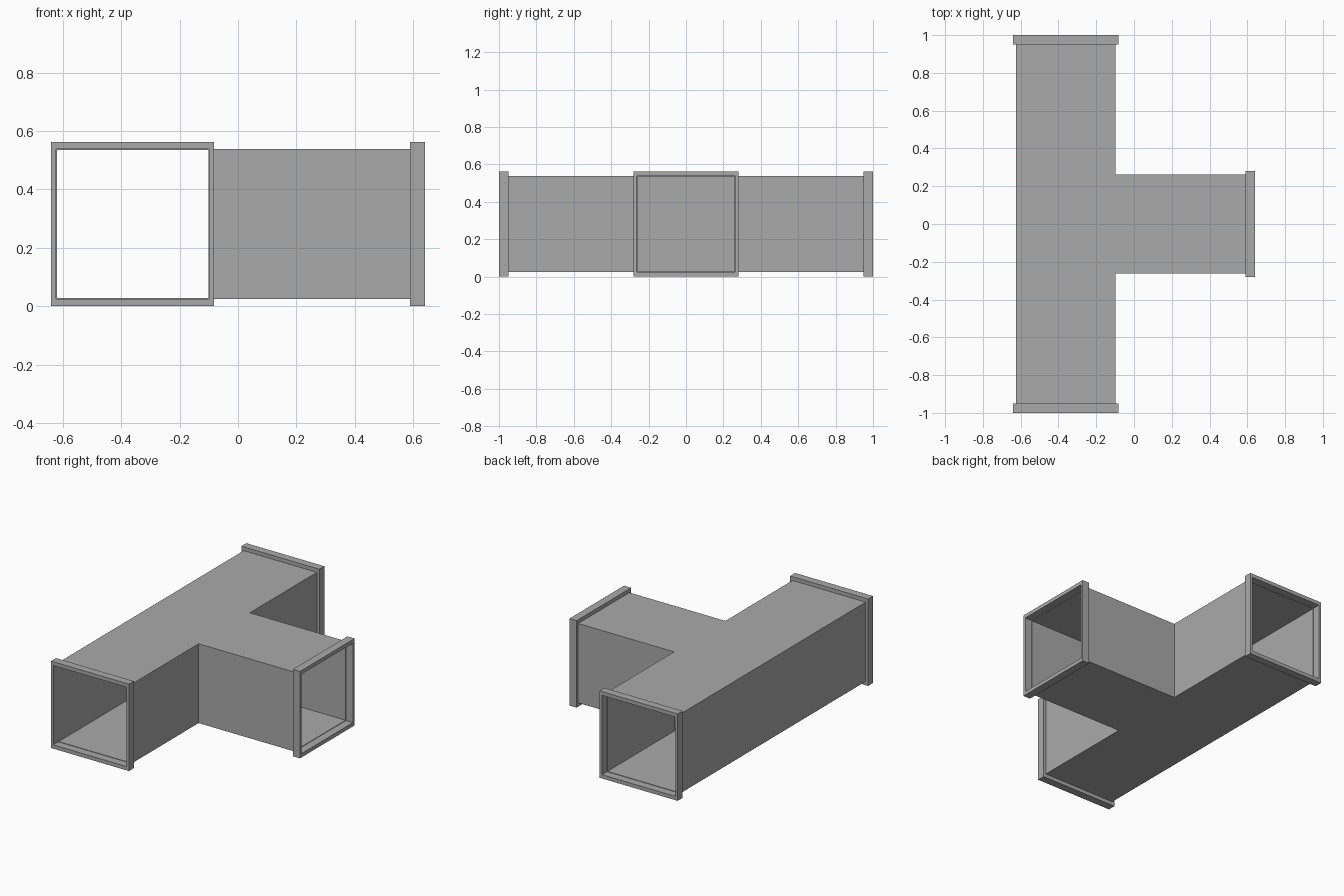
import bpy, bmesh
from mathutils import Matrix, Vector

cube = bpy.data.objects.get("Cube")
if cube:
    bpy.data.objects.remove(cube, do_unlink=True)

steel = bpy.data.materials.new("galvanised grey")
steel.use_nodes = True
steel.diffuse_color = (0.4, 0.4, 0.4, 1)
steel.node_tree.nodes["Principled BSDF"].inputs["Base Color"].default_value = (0.4, 0.4, 0.4, 1)

AXIS_X, MID_Z = -0.361, 0.2815      # centre line of the main run
HALF_W, HALF_H = 0.2625, 0.257      # duct half width and half height
RIM_W, RIM_H = 0.2795, 0.2815       # flange outer half sizes
DEPTH = 0.051


def add_object(name, bm):
    mesh = bpy.data.meshes.new(name)
    bm.normal_update()
    bm.to_mesh(mesh)
    bm.free()
    mesh.materials.append(steel)
    obj = bpy.data.objects.new(name, mesh)
    bpy.context.collection.objects.link(obj)
    return obj


# Tee-shaped duct body: plan outline extruded, then its three mouths opened
left, right = AXIS_X - HALF_W, AXIS_X + HALF_W
end_y, end_x = 1 - DEPTH, 0.64 - DEPTH
outline = [(left, -end_y), (right, -end_y), (right, -HALF_W), (end_x, -HALF_W),
           (end_x, HALF_W), (right, HALF_W), (right, end_y), (left, end_y)]
bm = bmesh.new()
base = bm.faces.new([bm.verts.new((x, y, MID_Z - HALF_H)) for x, y in outline])
top = bmesh.ops.extrude_face_region(bm, geom=[base], use_keep_orig=True)
bmesh.ops.translate(bm, verts=[v for v in top["geom"] if isinstance(v, bmesh.types.BMVert)],
                    vec=(0, 0, 2 * HALF_H))
bmesh.ops.recalc_face_normals(bm, faces=bm.faces)
mouths = []
for f in bm.faces:
    c = f.calc_center_median()
    if abs(f.normal.z) < 0.5 and (abs(c.y) > end_y - 0.01 or c.x > end_x - 0.01):
        mouths.append(f)
bmesh.ops.delete(bm, geom=mouths, context="FACES_ONLY")
duct = add_object("duct_body", bm)
wall = duct.modifiers.new("sheet thickness", "SOLIDIFY")
wall.thickness = 0.003
wall.offset = -1
wall.use_even_offset = True


# Rectangular flange ring, built facing -y with its outer face at the origin
def flange(name, location, angle):
    bm = bmesh.new()
    corners = [(-1, -1), (1, -1), (1, 1), (-1, 1)]
    loops = [[bm.verts.new((sx * w, y, sz * h)) for sx, sz in corners]
             for w, h, y in ((RIM_W, RIM_H, 0), (RIM_W, RIM_H, DEPTH),
                             (HALF_W, HALF_H, DEPTH), (HALF_W, HALF_H, 0))]
    for a, b in zip(loops, loops[1:] + loops[:1]):
        for i in range(4):
            j = (i + 1) % 4
            bm.faces.new((a[i], a[j], b[j], b[i]))
    bmesh.ops.recalc_face_normals(bm, faces=bm.faces)
    turn = Matrix.Rotation(angle, 4, "Z")
    bm.transform(Matrix.Translation(Vector(location)) @ turn)
    return add_object(name, bm)


QUARTER = 1.5707963
flange("front_flange", (AXIS_X, -1, MID_Z), 0)
flange("back_flange", (AXIS_X, 1, MID_Z), 2 * QUARTER)
flange("branch_flange", (0.64, 0, MID_Z), QUARTER)
